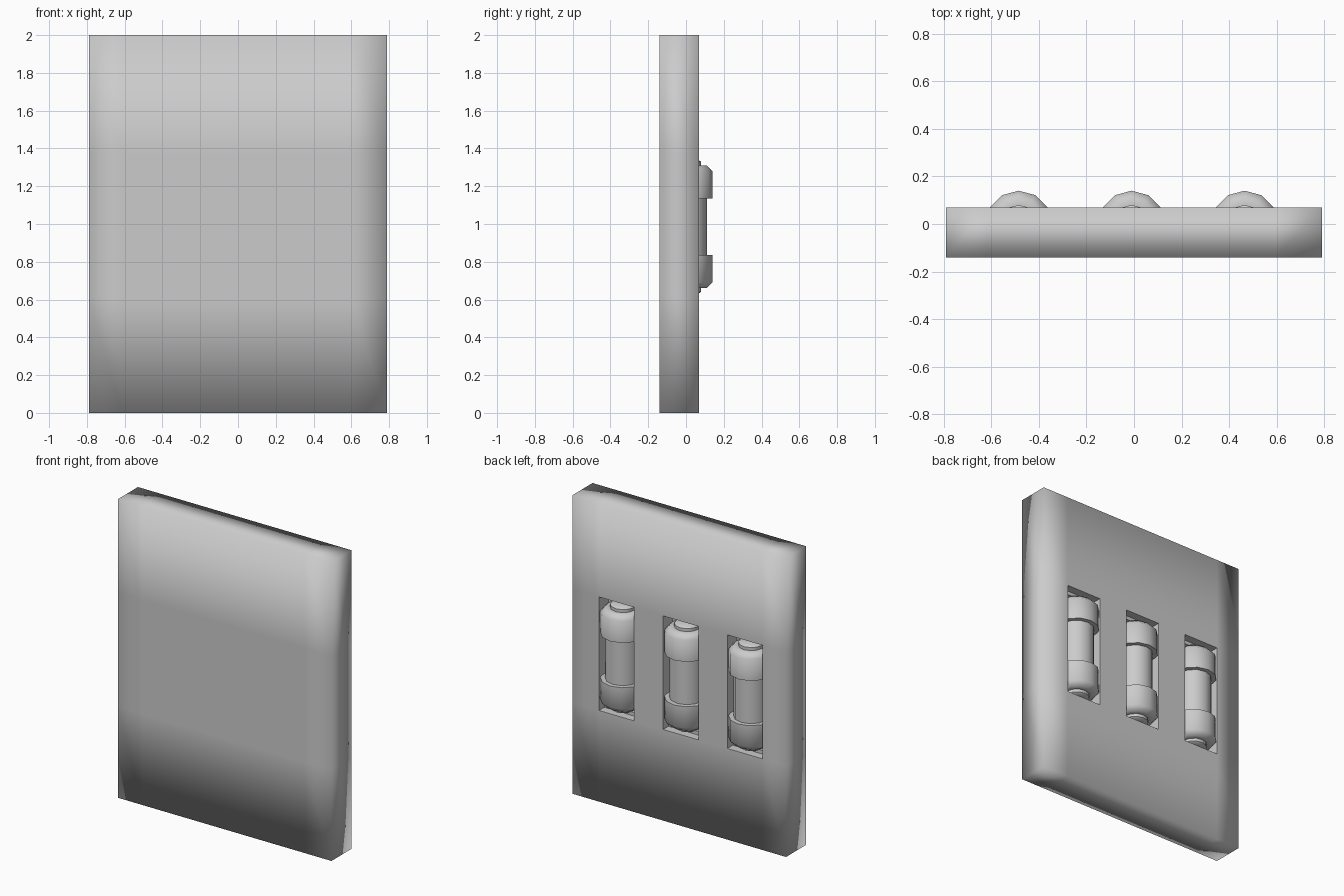
import bpy, bmesh, math

if "Cube" in bpy.data.objects:
    bpy.data.objects.remove(bpy.data.objects["Cube"])

CENTRES = (-0.485, -0.01, 0.465)      # pocket positions along x
HALF_W, Z0, Z1 = 0.13, 0.61, 1.37     # pocket half width and height range
BACK, FRONT, FLOOR = 0.07, -0.14, -0.03


def add_object(name, bm, angle=None):
    mesh = bpy.data.meshes.new(name)
    bmesh.ops.recalc_face_normals(bm, faces=bm.faces)
    for f in bm.faces:
        f.smooth = True
    bm.to_mesh(mesh)
    bm.free()
    ob = bpy.data.objects.new(name, mesh)
    bpy.context.collection.objects.link(ob)
    if angle is not None:
        bpy.ops.object.select_all(action='DESELECT')
        ob.select_set(True)
        bpy.context.view_layer.objects.active = ob
        bpy.ops.object.shade_smooth_by_angle(angle=math.radians(angle))
    return ob


# panel: a box sliced into a lattice, with the pocket cells sunk into the back
bm = bmesh.new()
bmesh.ops.create_cube(bm, size=1)
for v in bm.verts:
    v.co = (v.co.x * 1.58, BACK if v.co.y > 0 else FRONT, v.co.z * 2 + 1)
cuts = [((c + s * HALF_W, 0, 0), (1, 0, 0)) for c in CENTRES for s in (-1, 1)]
cuts += [((0, 0, z), (0, 0, 1)) for z in (Z0, Z1)]
for co, no in cuts:
    bmesh.ops.bisect_plane(bm, geom=bm.verts[:] + bm.edges[:] + bm.faces[:],
                           plane_co=co, plane_no=no)
for c in CENTRES:
    cell = [f for f in bm.faces if f.normal.y > 0.9
            and abs(f.calc_center_median().x - c) < 0.02
            and Z0 < f.calc_center_median().z < Z1]
    for e in cell[0].edges:
        e.smooth = False
    res = bmesh.ops.extrude_face_region(bm, geom=cell)
    for v in res['geom']:
        if isinstance(v, bmesh.types.BMVert):
            v.co.y = FLOOR
    bmesh.ops.delete(bm, geom=[f for f in cell if f.is_valid], context='FACES_ONLY')
    for f in [g for g in res['geom'] if isinstance(g, bmesh.types.BMFace)]:
        for v in f.verts:
            for e in v.link_edges:
                e.smooth = False
add_object("panel", bm)

# rollers: half sunk twelve sided turned shapes, (radius, height)
half = [(0.11, 0.0), (0.11, 0.15), (0.14, 0.15), (0.14, 0.295),
        (0.11, 0.325), (0.08, 0.325), (0.08, 0.345), (0.065, 0.355), (0.0, 0.355)]
profile = [(r, -h) for r, h in reversed(half[1:])] + half[1:]
for i, c in enumerate(CENTRES):
    bm = bmesh.new()
    rows = []
    for r, h in profile:
        rows.append([bm.verts.new((c + r * math.cos(a), r * math.sin(a), 0.985 + h))
                     for a in (math.radians(30 * k) for k in range(-1, 8))])
    for lo, hi in zip(rows, rows[1:]):
        for k in range(8):
            bm.faces.new((lo[k], lo[k + 1], hi[k + 1], hi[k]))
    bmesh.ops.remove_doubles(bm, verts=bm.verts, dist=1e-5)
    add_object(f"roller_{i + 1}", bm, 50)

    # contact strips at both ends of the pocket
    for label, z in (("lower", Z0 + 0.0125), ("upper", Z1 - 0.0125)):
        bm = bmesh.new()
        bmesh.ops.create_cube(bm, size=1)
        for v in bm.verts:
            v.co = (c + v.co.x * 0.256, v.co.y * 0.05 - 0.01, z + v.co.z * 0.024)
        add_object(f"{label}_contact_{i + 1}", bm, 30)
